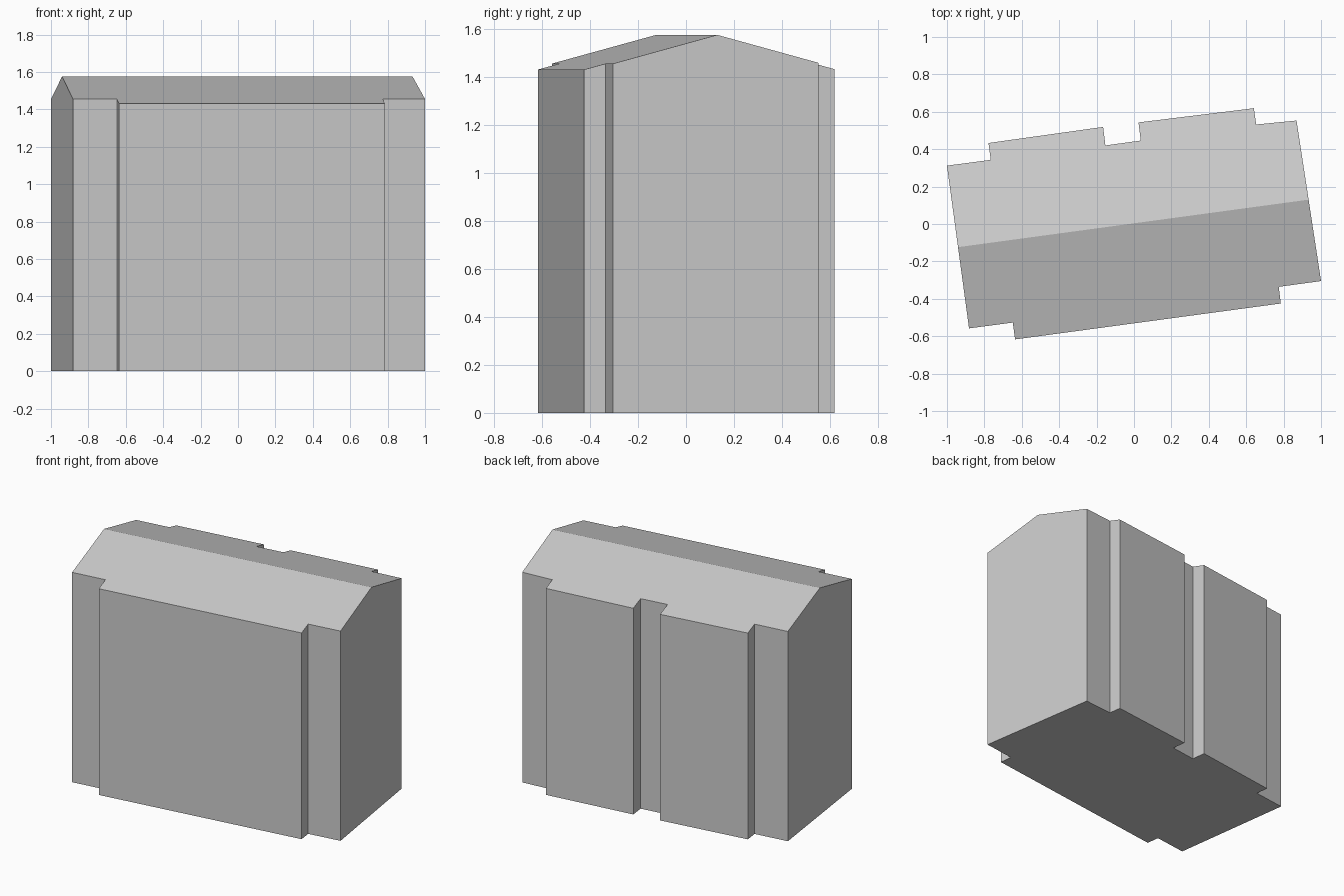
import bpy
import bmesh
from mathutils import Vector

cube = bpy.data.objects.get("Cube")
if cube:
    bpy.data.objects.remove(cube, do_unlink=True)

RIDGE_HEIGHT = 1.575
ROOF_SLOPE = 0.273
RIDGE_START = Vector((-0.942, -0.124, 0))
RIDGE_END = Vector((0.932, 0.13, 0))

# Floor plan: shallow projecting bays, one at the front and two at the back
FOOTPRINT = [
    (-0.882, -0.558), (-0.648, -0.527), (-0.636, -0.617), (0.785, -0.425),
    (0.774, -0.336), (1.0, -0.305),
    (0.869, 0.553), (0.653, 0.532), (0.641, 0.619), (0.024, 0.543),
    (0.036, 0.446), (-0.153, 0.42), (-0.165, 0.519), (-0.778, 0.433),
    (-0.766, 0.343), (-1.0, 0.312),
]


def make_material(name, colour):
    mat = bpy.data.materials.new(name)
    mat.use_nodes = True
    mat.diffuse_color = colour
    mat.node_tree.nodes["Principled BSDF"].inputs["Base Color"].default_value = colour
    return mat


# Walls: extrude the floor plan upwards
bm = bmesh.new()
floor = bm.faces.new([bm.verts.new((x, y, 0)) for x, y in FOOTPRINT])
extruded = bmesh.ops.extrude_face_region(bm, geom=[floor], use_keep_orig=True)["geom"]
top_verts = [v for v in extruded if isinstance(v, bmesh.types.BMVert)]
bmesh.ops.translate(bm, verts=top_verts, vec=(0, 0, 1))

# Ridge: split the top face along the ridge line
across = (RIDGE_END - RIDGE_START).cross(Vector((0, 0, 1))).normalized()
top_face = next(f for f in bm.faces if all(v.co.z > 0.5 for v in f.verts))
bmesh.ops.bisect_plane(
    bm, geom=[top_face, *top_face.edges, *top_face.verts],
    plane_co=RIDGE_START, plane_no=across)

# Gable roof: height falls evenly away from the ridge
for v in bm.verts:
    if v.co.z > 0.5:
        distance = abs((v.co - RIDGE_START).dot(across))
        v.co.z = RIDGE_HEIGHT - ROOF_SLOPE * distance

bmesh.ops.recalc_face_normals(bm, faces=bm.faces)
mesh = bpy.data.meshes.new("gabled_building")
bm.to_mesh(mesh)
bm.free()
mesh.materials.append(make_material("light grey", (0.6, 0.6, 0.6, 1)))
building = bpy.data.objects.new("gabled_building", mesh)
bpy.context.collection.objects.link(building)
